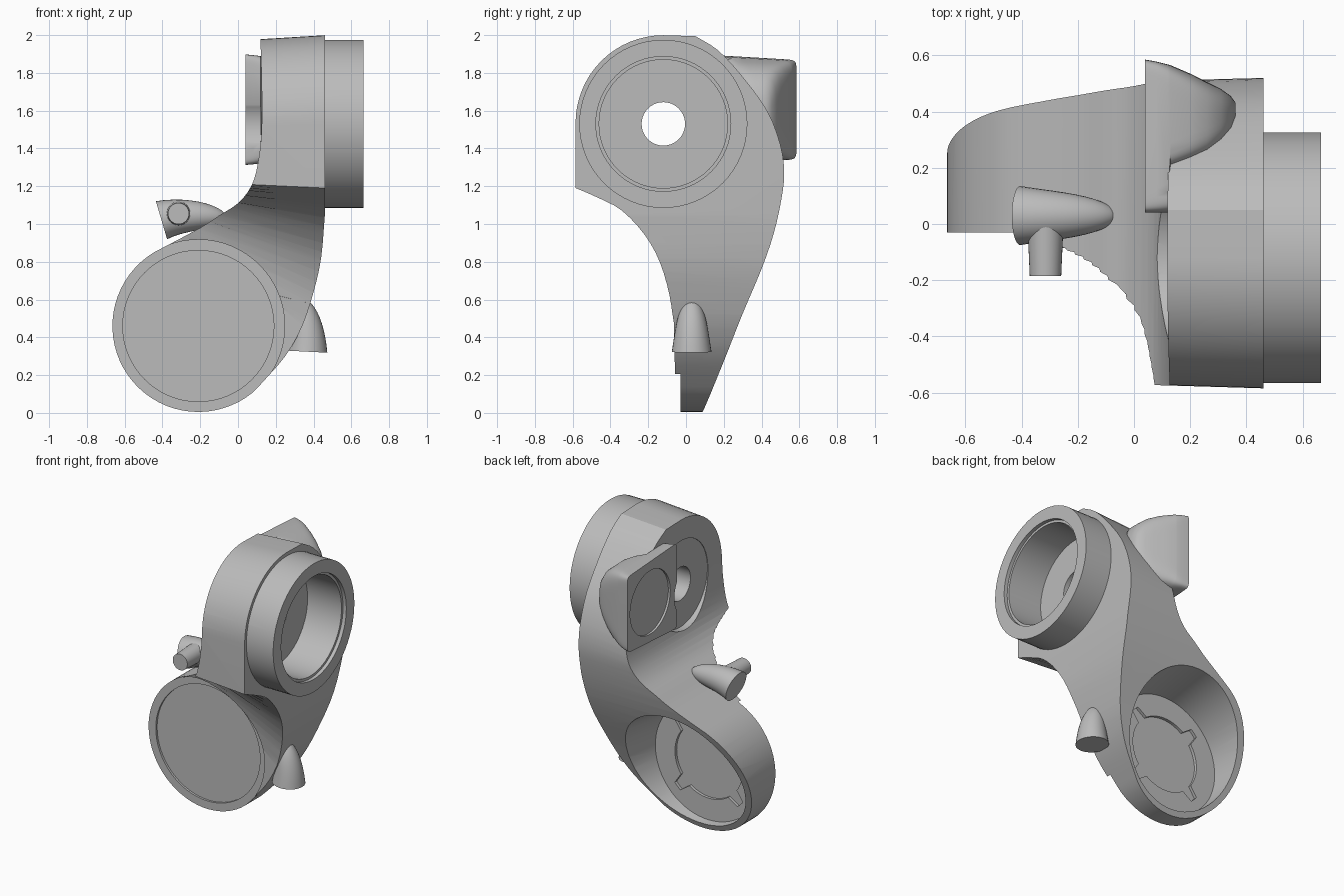
import bpy, bmesh
from math import cos, sin, radians, pi
from mathutils import Vector

cube = bpy.data.objects.get("Cube")
if cube:
    bpy.data.objects.remove(cube, do_unlink=True)

GREY = bpy.data.materials.new("plain grey")
GREY.use_nodes = True
GREY.diffuse_color = (0.5, 0.5, 0.5, 1)
GREY.node_tree.nodes["Principled BSDF"].inputs["Base Color"].default_value = (0.5, 0.5, 0.5, 1)


def arc(c, r, a0, a1, n):
    return [(c[0] + r * cos(radians(a0 + (a1 - a0) * i / n)),
             c[1] + r * sin(radians(a0 + (a1 - a0) * i / n))) for i in range(n + 1)]


def circle(c, r, n=64):
    return arc(c, r, 0, 360, n)[:-1]


def spline(pts, n=3):
    """Catmull-Rom curve through 2D points."""
    p = [Vector(q) for q in pts]
    p = [2 * p[0] - p[1]] + p + [2 * p[-1] - p[-2]]
    out = []
    for a, b, c, d in zip(p, p[1:], p[2:], p[3:]):
        for i in range(n):
            t = i / n
            out.append(tuple(0.5 * (2 * b + (c - a) * t + (2 * a - 5 * b + 4 * c - d) * t * t
                                    + (3 * b - a - 3 * c + d) * t ** 3)))
    return out + [tuple(pts[-1])]


def loft(name, rings):
    """Closed solid through rings of equal point count."""
    bm = bmesh.new()
    loops = [[bm.verts.new(v) for v in ring] for ring in rings]
    n = len(loops[0])
    for a, b in zip(loops, loops[1:]):
        for i in range(n):
            j = (i + 1) % n
            bm.faces.new((a[i], a[j], b[j], b[i]))
    bm.faces.new(loops[0])
    bm.faces.new(loops[-1])
    bmesh.ops.recalc_face_normals(bm, faces=bm.faces)
    me = bpy.data.meshes.new(name)
    bm.to_mesh(me)
    bm.free()
    me.materials.append(GREY)
    ob = bpy.data.objects.new(name, me)
    bpy.context.collection.objects.link(ob)
    return ob


def prism(name, lo_pts, axis, lo, hi, hi_pts=None):
    """Solid between two profiles along x (points y,z) or y (points x,z)."""
    put = (lambda p, d: (d, p[0], p[1])) if axis == "x" else (lambda p, d: (p[0], d, p[1]))
    return loft(name, [[put(p, lo) for p in lo_pts], [put(p, hi) for p in hi_pts or lo_pts]])


def combine(ob, tool, operation):
    mod = ob.modifiers.new("cut", "BOOLEAN")
    mod.operation, mod.object, mod.solver = operation, tool, "EXACT"
    bpy.context.view_layer.update()
    me = bpy.data.meshes.new_from_object(ob.evaluated_get(bpy.context.evaluated_depsgraph_get()))
    ob.modifiers.clear()
    ob.data = me
    bpy.data.objects.remove(tool, do_unlink=True)


def smooth(ob, angle=22):
    bpy.ops.object.select_all(action="DESELECT")
    ob.select_set(True)
    bpy.context.view_layer.objects.active = ob
    bpy.ops.object.shade_smooth_by_angle(angle=radians(angle))


DISC = (-0.21, 0.46)     # lower joint centre, x z
RING = (-0.12, 1.53)     # upper joint centre, y z

# Arm body: front outline crossed with side outline
front = arc(DISC, 0.455, 115, 315, 36)[:-1]
front += spline([(0.11, 0.14), (0.25, 0.3), (0.34, 0.46), (0.4, 0.64), (0.44, 0.82), (0.46, 1.05)])
front += [(0.46, 2.1)]
front += spline([(0.115, 2.1), (0.125, 1.75), (0.125, 1.5), (0.105, 1.32), (0.07, 1.2),
                 (0, 1.11), (-0.1, 1.045), (-0.2, 0.98), (-0.402, 0.872)])[:-1]
back = spline([(0.06, -0.1), (0.2, 0.26), (0.3, 0.52), (0.4, 0.76), (0.465, 0.95), (0.505, 1.13),
               (0.52, 1.27), (0.5, 1.42), (0.43, 1.6), (0.3, 1.78), (0.17, 1.92), (0.05, 1.995)])
back += arc((-0.12, 1.535), 0.465, 90, 180, 16)
throat = spline([(-0.585, 1.19), (-0.47, 1.14), (-0.34, 1.07), (-0.22, 0.94), (-0.14, 0.79),
                 (-0.09, 0.6), (-0.065, 0.4)])
foot = [(-0.06, 0.2), (-0.06, -0.1)]


def draft(pts):
    return [(y * 0.94, 0.8 + (z - 0.8) * 0.94) for y, z in pts]


# The throat fans out from a high line on the right
fan = [(y * 0.94, 1.22 + 0.1 * (z - 0.94)) for y, z in throat]
body = prism("arm_body", front, "y", -0.8, 0.8)
combine(body, prism("side_outline", draft(back) + fan + draft(foot), "x", -0.7, 0.47,
                    back + throat + foot), "INTERSECT")

# Upper joint collar
combine(body, prism("collar", circle(RING, 0.445), "x", 0.4, 0.665), "UNION")

# Pockets and bores: profile, axis, start, end, end profile
star = [(DISC[0] + r * cos(radians(a)), DISC[1] + r * sin(radians(a)))
        for a in range(0, 360, 5)
        for r in [0.34 if abs(a % 90 - 45) < 6 else 0.26]]
cuts = [
    (circle(DISC, 0.457), "y", -0.5, -0.03, None),
    (circle(DISC, 0.4), "y", -0.5, -0.015, None),
    (circle(DISC, 0.41), "y", 0.05, 0.9, circle((-0.11, 0.42), 0.5)),
    (star, "y", 0.03, 0.5, None),
    (circle(RING, 0.34), "x", 0.38, 0.9, None),
    (circle(RING, 0.357), "x", 0.64, 0.9, None),
    (circle(RING, 0.3), "x", -0.3, 0.13, None),
    (circle(RING, 0.115, 40), "x", -0.3, 0.9, None),
]
for pts, axis, lo, hi, end in cuts:
    combine(body, prism("cutter", pts, axis, lo, hi, end), "DIFFERENCE")
smooth(body)

# Rear housing: squared sections shrinking to a rounded tip
# x, front y, back y, half height, squareness
sections = [(0.04, 0.04, 0.585, 0.295, 20), (0.08, 0.04, 0.578, 0.292, 16),
            (0.12, 0.04, 0.568, 0.288, 12), (0.13, 0.2, 0.565, 0.285, 9),
            (0.2, 0.22, 0.535, 0.265, 6), (0.26, 0.24, 0.505, 0.235, 4.5),
            (0.31, 0.275, 0.48, 0.19, 3.5), (0.345, 0.315, 0.455, 0.13, 3),
            (0.362, 0.36, 0.43, 0.06, 2)]


def signed_pow(v, e):
    return abs(v) ** e * (1 if v >= 0 else -1)


rings = []
for x, y0, y1, h, power in sections:
    ring = []
    for i in range(64):
        a = 2 * pi * (i + 0.5) / 64
        y = (y0 + y1) / 2 + (y1 - y0) / 2 * signed_pow(cos(a), 2 / power)
        ring.append((x, y, 1.605 + h * (1.01 - 0.2 * y) * signed_pow(sin(a), 2 / power)))
    rings.append(ring)
housing = loft("rear_housing", rings)
combine(housing, prism("notch", circle(RING, 0.19), "x", -0.2, 0.19), "DIFFERENCE")
combine(housing, prism("face_recess", circle((0.335, 1.6), 0.22), "x", -0.2, 0.055), "DIFFERENCE")
smooth(housing, 35)


def bullet(name, base, ctrl, tip, radius, steps=12, sides=32):
    """Blunt tapering spike along a bent axis in the xz plane."""
    b, c, t = (Vector((p[0], 0.03, p[1])) for p in (base, ctrl, tip))
    across = Vector((0, 1, 0))
    rings = []
    for i in range(steps + 1):
        s = sin(pi / 2 * i / steps) * 0.998
        p = b * (1 - s) ** 2 + c * 2 * s * (1 - s) + t * s * s
        up = across.cross((c - b) * (1 - s) + (t - c) * s).normalized()
        r = radius * (1 - 0.4 * s) * (1 - s ** 5) ** 0.5
        rings.append([p + r * (across * cos(2 * pi * k / sides) + up * sin(2 * pi * k / sides))
                      for k in range(sides)])
    smooth(loft(name, rings), 35)


# Two spikes on the arm
bullet("lower_spike", (0.368, 0.324), (0.375, 0.46), (0.33, 0.605), 0.105)
bullet("upper_spike", (-0.405, 1.02), (-0.27, 1.06), (-0.06, 1.03), 0.105)

# Side peg on the upper spike
PEG = (-0.315, 1.055)
peg = prism("spike_peg", circle(PEG, 0.056, 32), "y", -0.185, 0.02, circle(PEG, 0.065, 32))
smooth(peg, 35)
